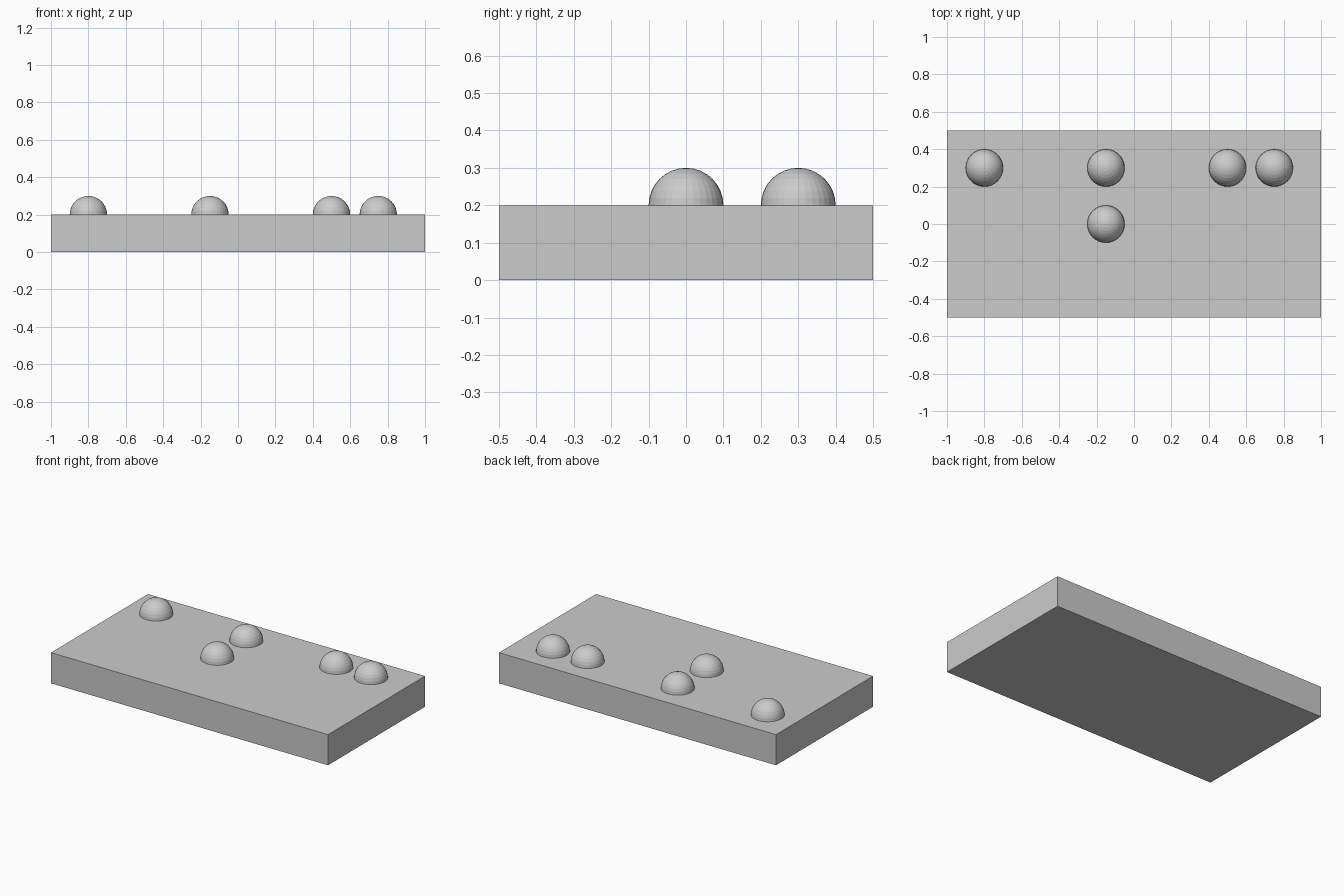
import bpy

if "Cube" in bpy.data.objects:
    bpy.data.objects.remove(bpy.data.objects["Cube"])

# Single plain grey
grey = bpy.data.materials.new("light grey")
grey.diffuse_color = (0.6, 0.6, 0.6, 1.0)
grey.use_nodes = True
grey.node_tree.nodes["Principled BSDF"].inputs["Base Color"].default_value = grey.diffuse_color


def finish(name):
    obj = bpy.context.object
    obj.name = name
    obj.data.materials.append(grey)
    return obj


# Base slab
bpy.ops.mesh.primitive_cube_add(size=1, location=(0, 0, 0.1))
slab = finish("slab")
slab.scale = (2, 1, 0.2)
bpy.ops.object.transform_apply(location=False, rotation=False, scale=True)

# Faceted balls sunk halfway into the slab's top
ball_spots = [(-0.8, 0.3), (-0.15, 0.3), (-0.15, 0.0), (0.5, 0.3), (0.75, 0.3)]
for i, (x, y) in enumerate(ball_spots, 1):
    bpy.ops.mesh.primitive_uv_sphere_add(
        segments=32, ring_count=16, radius=0.1, location=(x, y, 0.2))
    finish(f"ball_{i}")
